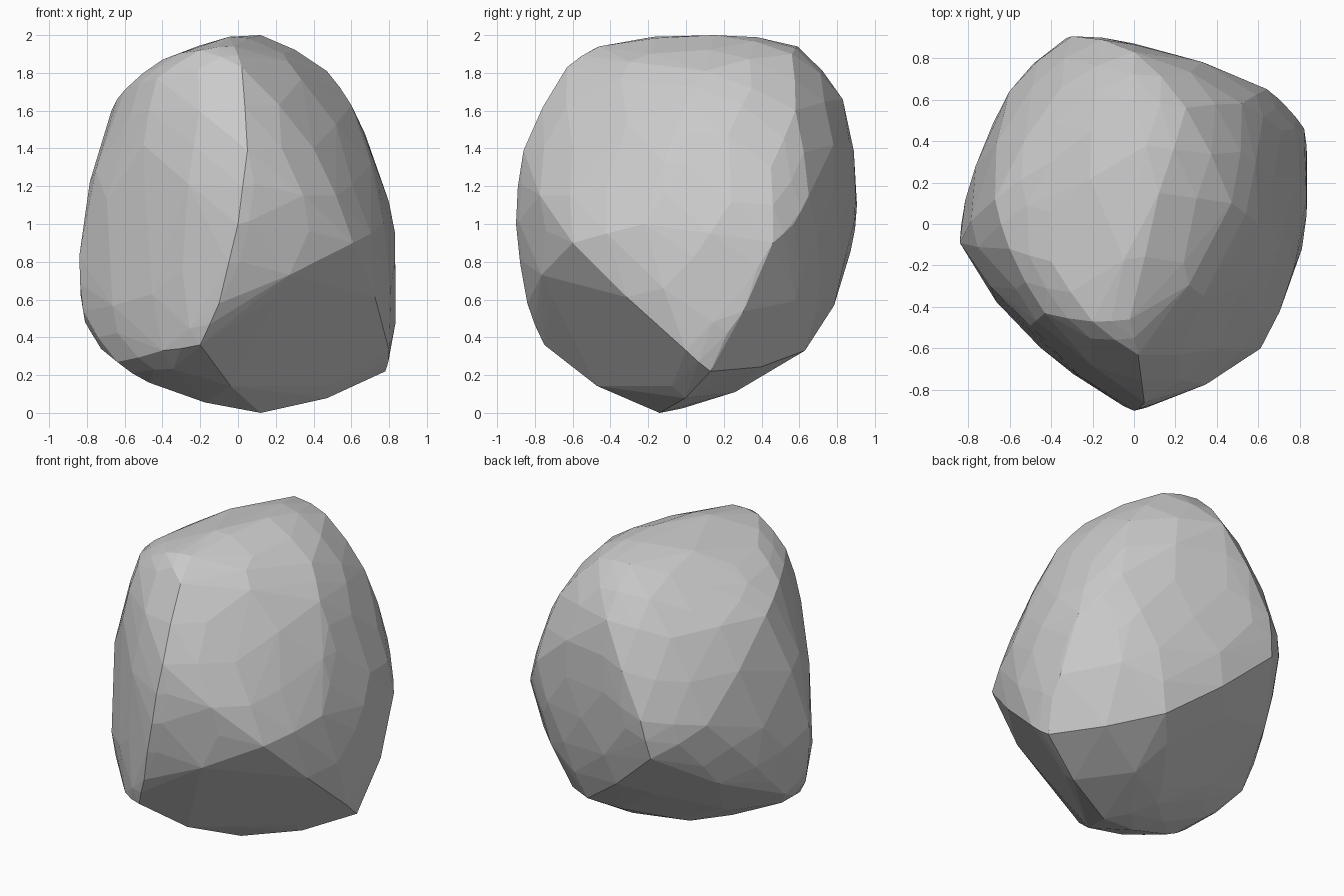
import bpy, bmesh
from mathutils import Vector

if "Cube" in bpy.data.objects:
    bpy.data.objects.remove(bpy.data.objects["Cube"])

# Key corners of the boulder, from the crown down to the foot
CORNERS = [
    (.12, .15, 2), (-.02, -.46, 1.94), (-.2, -.47, 1.92), (0, .59, 1.94), (.25, .56, 1.9),
    (-.4, -.18, 1.87), (-.4, .3, 1.79), (-.6, -.12, 1.71), (-.43, -.43, 1.77), (.02, -.63, 1.83),
    (.47, .1, 1.81), (.6, 0, 1.63), (.52, .58, 1.6), (0, .83, 1.66), (-.35, .66, 1.57), (-.67, .12, 1.6),
    (.05, -.86, 1.39), (.4, -.6, 1.4), (.72, 0, 1.33), (.71, .45, 1.3), (-.5, -.49, 1.42),
    (0, -.9, 1), (.12, -.86, 1.03), (.61, -.6, .9), (.77, -.22, 1), (.82, .46, .9), (.73, .57, 1),
    (.64, .65, 1.15), (0, .87, 1.2), (-.3, .905, 1.1), (-.6, .64, 1.05), (-.48, -.54, .95),
    (-.84, -.09, .83), (-.82, -.1, .54), (.835, .3, .65), (.8, 0, .33), (.78, .13, .22),
    (.28, .63, .33), (-.35, .87, .85), (.4, .71, .7), (-.74, .32, .69), (-.78, .08, .43),
    (-.64, -.28, .27), (-.47, -.25, .16), (-.4, -.61, .33), (-.2, -.75, .36), (-.1, -.84, .58),
    (.12, -.14, 0), (-.1, .1, .08), (0, .3, .17),
]
# Outward directions of the broad flat underside faces and of the overall bounds
FLATS = [(.33, -.43, -.39), (-.58, .55, -1),
         (1, 0, 0), (-1, 0, 0), (0, 1, 0), (0, -1, 0), (0, 0, 1), (0, 0, -1)]


def hull(points):
    bm = bmesh.new()
    for p in points:
        bm.verts.new(p)
    bmesh.ops.convex_hull(bm, input=bm.verts[:])
    bmesh.ops.delete(bm, geom=[v for v in bm.verts if not v.link_faces], context='VERTS')
    bmesh.ops.recalc_face_normals(bm, faces=bm.faces[:])
    bm.normal_update()
    return bm


corners = [Vector(c) for c in CORNERS]
planes = []
for f in FLATS:
    n = Vector(f).normalized()
    planes.append((n, max(n.dot(c) for c in corners)))

# Rounded facets: a bulged midpoint on every edge, held back by the flat faces
rough = hull(corners)
points = [v.co.copy() for v in rough.verts]
for e in rough.edges:
    a, b = e.verts
    d = b.co - a.co
    p = (a.co + b.co) / 2 - (a.normal * d.dot(a.normal) - b.normal * d.dot(b.normal)) * 0.08
    for n, limit in planes:
        p -= n * max(0, n.dot(p) - limit)
    points.append(p)
rough.free()

# Boulder
bm = hull(points)
bmesh.ops.dissolve_limit(bm, angle_limit=0.03, verts=bm.verts[:], edges=bm.edges[:])
mesh = bpy.data.meshes.new("boulder")
bm.to_mesh(mesh)
bm.free()
bpy.context.collection.objects.link(bpy.data.objects.new("boulder", mesh))
